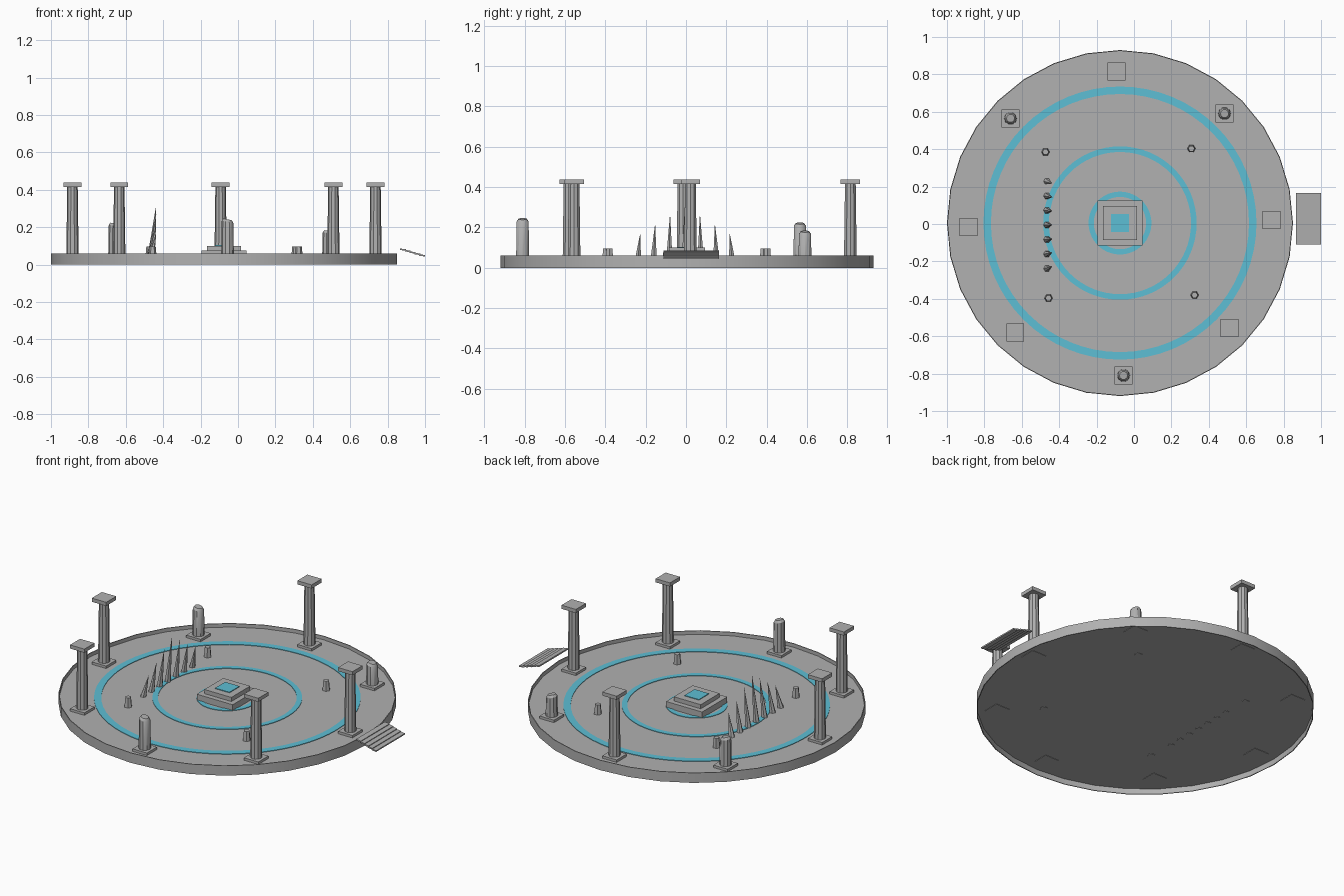
import bpy
import bmesh
import math
from mathutils import Vector, Matrix

cube = bpy.data.objects.get("Cube")
if cube:
    bpy.data.objects.remove(cube, do_unlink=True)


def material(name, color):
    mat = bpy.data.materials.new(name)
    mat.use_nodes = True
    mat.diffuse_color = color
    mat.node_tree.nodes["Principled BSDF"].inputs["Base Color"].default_value = color
    return mat


STONE = material("grey stone", (0.44, 0.44, 0.44, 1))
GLOW = material("cyan inlay", (0.11, 0.52, 0.66, 1))
CX, CY = -0.075, 0.005   # centre of the platform
FLOOR = 0.038            # height of the walking surface


def finish(name, bm, mat, location=(0, 0, 0)):
    bmesh.ops.recalc_face_normals(bm, faces=bm.faces)
    mesh = bpy.data.meshes.new(name)
    bm.to_mesh(mesh)
    bm.free()
    mesh.materials.append(mat)
    mesh.shade_smooth()
    mesh.set_sharp_from_angle(angle=math.radians(30))
    obj = bpy.data.objects.new(name, mesh)
    obj.location = location
    bpy.context.collection.objects.link(obj)
    return obj


def lathe(profile, sides, closed=False):
    """Turn a profile of (radius, height) points around z."""
    bm = bmesh.new()
    verts = [bm.verts.new((r, 0, z)) for r, z in profile]
    edges = [bm.edges.new(pair) for pair in zip(verts, verts[1:])]
    if closed:
        edges.append(bm.edges.new((verts[-1], verts[0])))
    bmesh.ops.spin(bm, geom=verts + edges, axis=(0, 0, 1), cent=(0, 0, 0),
                   angle=math.tau, steps=sides)
    bmesh.ops.remove_doubles(bm, verts=bm.verts, dist=0.0001)
    return bm


def box(name, size, location, mat=STONE, tilt=0.0):
    bm = bmesh.new()
    bmesh.ops.create_cube(bm, size=1)
    bmesh.ops.scale(bm, vec=size, verts=bm.verts)
    bmesh.ops.rotate(bm, matrix=Matrix.Rotation(tilt, 3, "Y"), verts=bm.verts)
    return finish(name, bm, mat, location)


def slab(name, width, x, y, bottom, top, mat=STONE):
    return box(name, (width, width, top - bottom), (x, y, (bottom + top) / 2), mat)


# Round platform: thin rim wall with a raised floor inside
R, INNER = 0.925, 0.920
platform = lathe([(0, FLOOR), (INNER, FLOOR), (INNER, 0.06), (R, 0.06), (R, 0),
                  (INNER, 0), (INNER, 0.033), (0, 0.033)], 32)
finish("platform", platform, STONE, (CX, CY, 0))

# Glowing rings set on the floor
for name, inner, outer in (("outer_ring", 0.69, 0.73), ("middle_ring", 0.38, 0.41),
                           ("inner_ring", 0.14, 0.168)):
    low, high = FLOOR - 0.002, FLOOR + 0.003
    ring = lathe([(inner, low), (outer, low), (outer, high), (inner, high)], 64, True)
    finish(name, ring, GLOW, (CX, CY, 0))

# Stepped altar with a glowing top plate
slab("altar_lower_step", 0.24, CX, CY, FLOOR, 0.075)
slab("altar_upper_step", 0.18, CX, CY, 0.075, 0.10)
slab("altar_plate", 0.096, CX, CY, 0.098, 0.104, GLOW)

# Tall pillars with square bases and capitals
PILLARS = [(-0.093, 0.815), (-0.885, -0.015), (0.735, 0.022), (-0.635, -0.58), (0.51, -0.555)]
for i, (x, y) in enumerate(PILLARS, 1):
    slab(f"pillar_base_{i}", 0.096, x, y, 0.031, 0.053)
    shaft = lathe([(0, 0.05), (0.033, 0.05), (0.028, 0.418), (0, 0.418)], 10)
    finish(f"pillar_shaft_{i}", shaft, STONE, (x, y, 0))
    slab(f"pillar_capital_{i}", 0.096, x, y, 0.416, 0.438)

# Broken pillars with worn, sloping tops
BROKEN = [(-0.66, 0.565, 0.22), (0.484, 0.59, 0.18), (-0.056, -0.81, 0.242)]
for i, (x, y, top) in enumerate(BROKEN, 1):
    slab(f"broken_base_{i}", 0.096, x, y, 0.031, 0.053)
    stump = lathe([(0, 0.05), (0.034, 0.05), (0.031, top - 0.014), (0.022, top), (0, top)], 10)
    for v in stump.verts:
        if v.co.z > 0.1:
            v.co.z -= 0.2 * v.co.x
    finish(f"broken_pillar_{i}", stump, STONE, (x, y, 0))

# Four short marker posts
POSTS = [(-0.473, 0.385), (0.307, 0.403), (0.324, -0.38), (-0.457, -0.396)]
for i, (x, y) in enumerate(POSTS, 1):
    post = lathe([(0, 0.031), (0.023, 0.031), (0.017, 0.096), (0, 0.096)], 6)
    finish(f"marker_post_{i}", post, STONE, (x, y, 0))

# Row of leaning spikes, tallest in the middle
for i in range(-3, 4):
    height = 0.32 - 0.05 * abs(i)
    spike = lathe([(0, 0.031), (0.019, 0.031), (0, height)], 6)
    for v in spike.verts:
        if v.co.z > 0.1:
            v.co += Vector((0.03, -0.004 * i, 0))
    finish(f"spike_{i + 4}", spike, STONE, (-0.467, 0.078 * i - 0.005, 0))

# Floating flight of thin steps beside the platform
for i in range(5):
    box(f"stair_{i + 1}", (0.031, 0.275, 0.008),
        (0.882 + 0.0257 * i, 0.027, 0.08 - 0.0077 * i), tilt=0.12)
